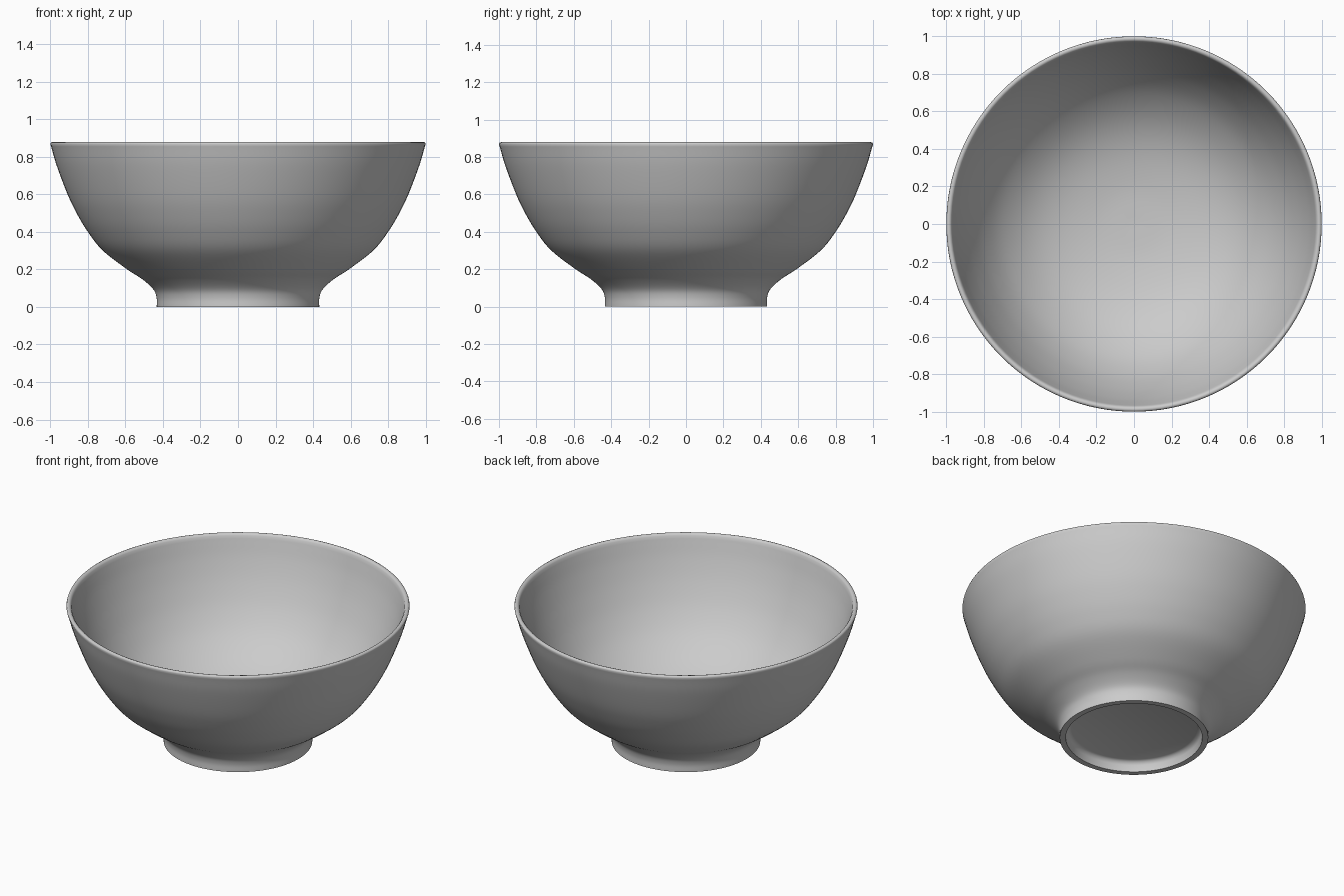
import bpy, bmesh, math
from mathutils import Vector

if "Cube" in bpy.data.objects:
    bpy.data.objects.remove(bpy.data.objects["Cube"])

SEGMENTS = 128


def smooth_curve(points, steps=5):
    """Catmull-Rom curve through (radius, height) points."""
    p = [Vector(q) for q in points]
    p = [2 * p[0] - p[1]] + p + [2 * p[-1] - p[-2]]
    out = []
    for i in range(1, len(p) - 2):
        a, b, c, d = p[i - 1:i + 3]
        for s in range(steps):
            t = s / steps
            out.append(0.5 * (2 * b + (c - a) * t + (2 * a - 5 * b + 4 * c - d) * t ** 2
                              + (3 * b - a - 3 * c + d) * t ** 3))
    return out + [p[-2]]


def lathe(name, profile):
    """Revolve a profile around z; both ends lie on the axis."""
    bm = bmesh.new()
    verts = [bm.verts.new((r, 0, z)) for r, z in profile]
    edges = [bm.edges.new(pair) for pair in zip(verts, verts[1:])]
    bmesh.ops.spin(bm, geom=verts + edges, axis=(0, 0, 1), cent=(0, 0, 0),
                   angle=math.tau, steps=SEGMENTS, use_merge=True)
    bmesh.ops.remove_doubles(bm, verts=bm.verts, dist=1e-5)
    bmesh.ops.recalc_face_normals(bm, faces=bm.faces)
    mesh = bpy.data.meshes.new(name)
    bm.to_mesh(mesh)
    bm.free()
    obj = bpy.data.objects.new(name, mesh)
    bpy.context.collection.objects.link(obj)
    bpy.context.view_layer.objects.active = obj
    obj.select_set(True)
    bpy.ops.object.shade_smooth_by_angle(angle=math.radians(50))
    return obj


# Recess under the foot, with a rounded inner corner
recess = [(0, 0.065), (0.365, 0.065), (0.383, 0.058), (0.392, 0.04), (0.398, 0.0)]
# Flared foot rising into the outer wall
outer = smooth_curve([(0.433, 0.0), (0.434, 0.05), (0.452, 0.095), (0.51, 0.148),
                      (0.59, 0.2), (0.72, 0.3), (0.80, 0.4), (0.86, 0.5),
                      (0.908, 0.6), (0.965, 0.75), (0.996, 0.855)])
# Softened rim
rim = [(1.0, 0.868), (0.997, 0.876), (0.988, 0.88), (0.978, 0.877), (0.971, 0.868)]
# Rounded inside
inner = smooth_curve([(0.966, 0.85), (0.93, 0.735), (0.875, 0.6), (0.80, 0.461),
                      (0.70, 0.335), (0.56, 0.225), (0.40, 0.155), (0.2, 0.115), (0, 0.105)])

lathe("bowl", recess + outer + rim + inner)
